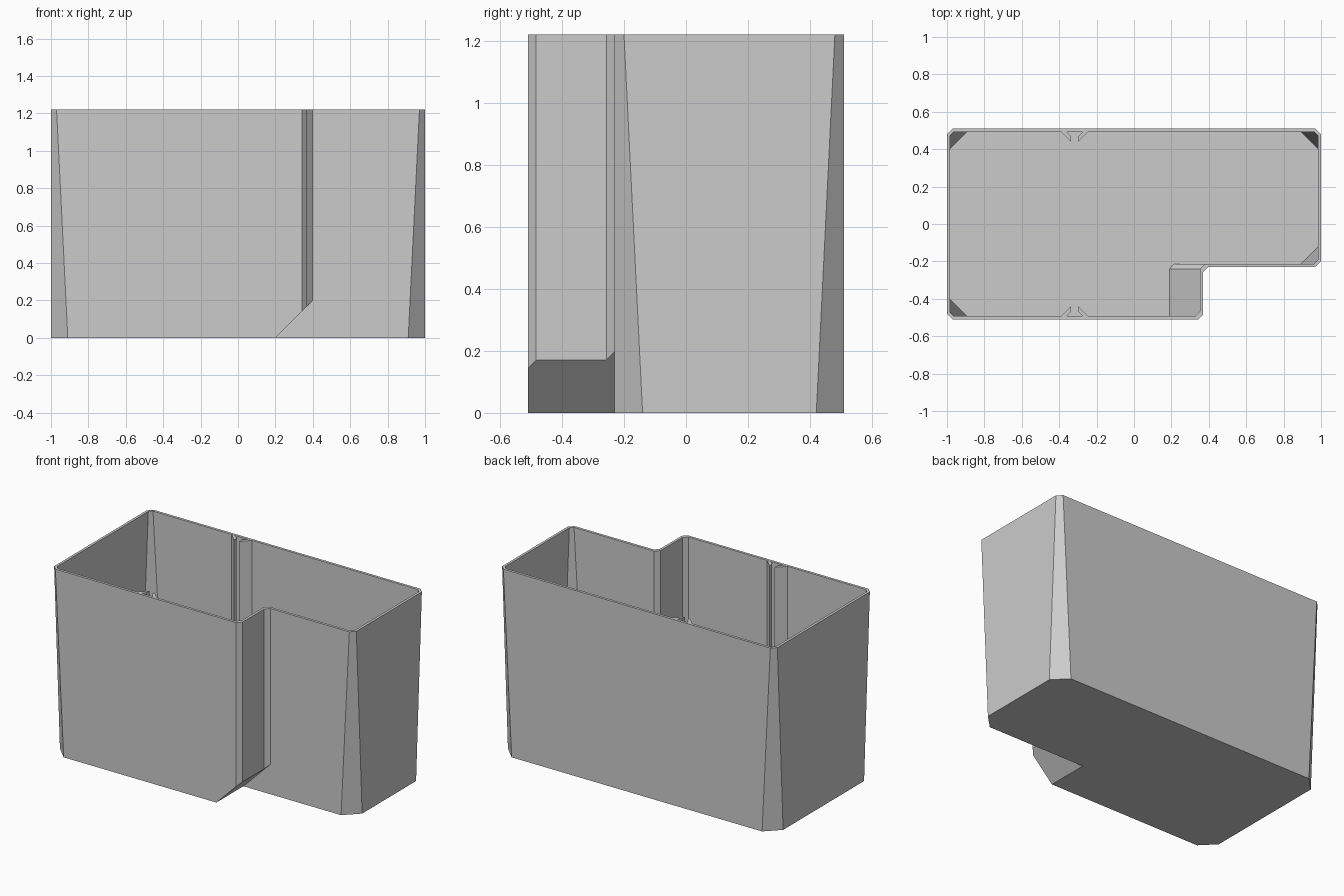
import bpy
import bmesh
from mathutils import Vector

cube = bpy.data.objects.get("Cube")
if cube:
    bpy.data.objects.remove(cube, do_unlink=True)

HEIGHT = 1.22
FLOOR = 0.02
WALL = 0.017
NOTCH = 0.027        # chamfer beside the cut-away corner

grey = bpy.data.materials.new("plain grey")
grey.use_nodes = True
grey.diffuse_color = (0.6, 0.6, 0.6, 1)
grey.node_tree.nodes["Principled BSDF"].inputs["Base Color"].default_value = (0.6, 0.6, 0.6, 1)


def finish(name, bm):
    bmesh.ops.recalc_face_normals(bm, faces=bm.faces)
    mesh = bpy.data.meshes.new(name)
    bm.to_mesh(mesh)
    bm.free()
    mesh.materials.append(grey)
    obj = bpy.data.objects.new(name, mesh)
    bpy.context.collection.objects.link(obj)
    return obj


def outline(inset, chamfer):
    """L-shaped plan with every corner chamfered, counter-clockwise."""
    left, right, step = -1 + inset, 1 - inset, 0.37 - inset
    front, back, ledge = -0.51 + inset, 0.51 - inset, -0.23 + inset
    corners = [Vector(p) for p in ((left, front), (step, front), (step, ledge),
                                   (right, ledge), (right, back), (left, back))]
    points = []
    for i, corner in enumerate(corners):
        size = NOTCH if i in (1, 2) else chamfer
        for other in (corners[i - 1], corners[(i + 1) % len(corners)]):
            points.append(corner + (other - corner).normalized() * size)
    return points


def skin(bm, inset, top_chamfer, base, ramp_x, soft_edge):
    """One side of the shell: walls, floor and the ramp under the front bay."""
    top = [bm.verts.new((p.x, p.y, HEIGHT)) for p in outline(inset, top_chamfer)]
    low = [bm.verts.new((p.x, p.y, base)) for p in outline(inset, 0.09)]
    for v in low[2:6]:
        v.co.z = base + v.co.x - ramp_x
    front = bm.verts.new((ramp_x, low[1].co.y, base))
    if soft_edge:
        # bevelled edge between ramp and wall
        low[5].co.z = low[4].co.z
        inner = bm.verts.new((ramp_x, low[4].co.y, base))
        back = bm.verts.new((low[5].co.x - low[5].co.z + base, low[5].co.y, base))
        bm.faces.new([front, *low[2:5], inner])
        bm.faces.new([inner, low[4], low[5], back])
        hinge = [front, inner, back]
    else:
        back = bm.verts.new((ramp_x, low[5].co.y, base))
        bm.faces.new([front, *low[2:6], back])
        hinge = [front, back]
    bm.faces.new(low[:2] + hinge + low[6:])
    extra = {1: [front], 5: [back]}
    for i in range(len(top)):
        j = (i + 1) % len(top)
        bm.faces.new([top[j], top[i], low[i], *extra.get(i, []), low[j]])
    return top


# Container shell: outer skin, inner skin and the rim joining them
bm = bmesh.new()
outer = skin(bm, 0, 0.03, 0, 0.2, False)
inner = skin(bm, WALL, 0.02, FLOOR, 0.19, True)
for i in range(len(outer)):
    j = (i + 1) % len(outer)
    bm.faces.new([outer[i], outer[j], inner[j], inner[i]])
finish("container_shell", bm)

# Divider guides: angled fins in pairs on the front and back walls
FIN = [(0.076, 0.496), (0.019, 0.439), (0.019, 0.468), (0.047, 0.496)]
for y_side, y_name in ((-1, "front"), (1, "back")):
    for x_side, x_name in ((-1, "right"), (1, "left")):
        bm = bmesh.new()
        face = bm.faces.new([bm.verts.new((-0.318 + x_side * x, y_side * y, FLOOR))
                             for x, y in FIN])
        side = bmesh.ops.extrude_face_region(bm, geom=[face])["geom"]
        bmesh.ops.translate(bm, vec=(0, 0, HEIGHT - FLOOR - 0.001),
                            verts=[g for g in side if isinstance(g, bmesh.types.BMVert)])
        finish(f"{y_name}_{x_name}_divider_guide", bm)
